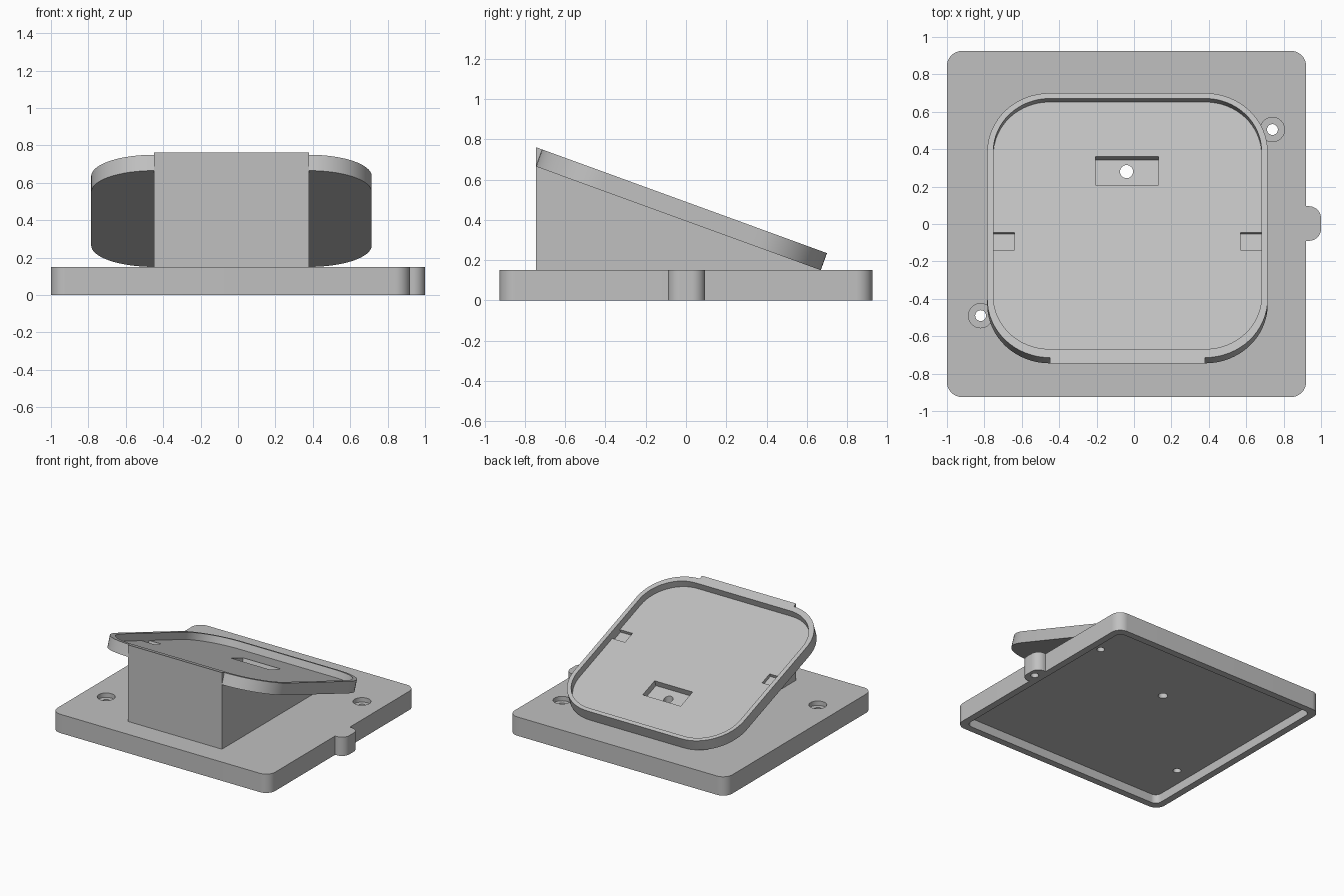
import bpy, math
from mathutils import Matrix, Vector

if "Cube" in bpy.data.objects:
    bpy.data.objects.remove(bpy.data.objects["Cube"])

grey = bpy.data.materials.new("plain grey")
grey.diffuse_color = (0.53, 0.53, 0.53, 1)
grey.use_nodes = True
grey.node_tree.nodes["Principled BSDF"].inputs["Base Color"].default_value = grey.diffuse_color

# Tilted frame of the tray: x, u down the slope, n out of the slope
A = math.radians(20)
C, S = math.cos(A), math.sin(A)
ORIGIN = Vector((0, -0.745, 0.665))
TILT = Matrix(((1, 0, 0, 0), (0, C, S, ORIGIN.y), (0, -S, C, ORIGIN.z), (0, 0, 0, 1)))
FLAT = Matrix.Identity(4)


def prism(name, outline, z0, z1, matrix=FLAT):
    """Extrude a counter-clockwise outline from z0 to z1."""
    n = len(outline)
    verts = [matrix @ Vector((x, y, z)) for z in (z0, z1) for x, y in outline]
    faces = [list(range(n))[::-1], list(range(n, 2 * n))]
    faces += [[i, (i + 1) % n, n + (i + 1) % n, n + i] for i in range(n)]
    me = bpy.data.meshes.new(name)
    me.from_pydata(verts, [], faces)
    me.materials.append(grey)
    ob = bpy.data.objects.new(name, me)
    bpy.context.collection.objects.link(ob)
    return ob


def rounded(x0, x1, y0, y1, r, seg=16):
    """Rounded rectangle outline."""
    pts = []
    corners = ((x1 - r, y1 - r), (x0 + r, y1 - r), (x0 + r, y0 + r), (x1 - r, y0 + r))
    for k, (cx, cy) in enumerate(corners):
        for i in range(seg + 1):
            a = math.pi / 2 * (k + i / seg)
            pts.append((cx + r * math.cos(a), cy + r * math.sin(a)))
    return pts


def rect(x0, x1, y0, y1):
    return [(x0, y0), (x1, y0), (x1, y1), (x0, y1)]


def circle(x, y, r, seg=32):
    return [(x + r * math.cos(2 * math.pi * i / seg), y + r * math.sin(2 * math.pi * i / seg))
            for i in range(seg)]


def combine(ob, other, operation):
    mod = ob.modifiers.new("combine", 'BOOLEAN')
    mod.operation, mod.solver, mod.object = operation, 'EXACT', other
    bpy.context.view_layer.objects.active = ob
    bpy.ops.object.modifier_apply(modifier=mod.name)
    bpy.data.objects.remove(other)


def cut(ob, outline, z0, z1, matrix=FLAT):
    combine(ob, prism("cutter", outline, z0, z1, matrix), 'DIFFERENCE')


# Base plate with side tab, hollow underside and counterbored screw holes
base = prism("base_plate", rounded(-1, 0.92, -0.925, 0.925, 0.08), 0, 0.15)
combine(base, prism("tab", rounded(0.80, 1.0, -0.09, 0.095, 0.065), 0, 0.15), 'UNION')
cut(base, rounded(-0.945, 0.865, -0.87, 0.87, 0.05), -0.1, 0.07)
cut(base, circle(0.945, 0, 0.03), -0.1, 0.07)
for x, y in ((0.74, 0.505), (-0.82, -0.49)):
    cut(base, circle(x, y, 0.065), 0.115, 0.3)
    cut(base, circle(x, y, 0.029), -0.1, 0.3)
cut(base, circle(-0.04, 0.28, 0.035), -0.1, 0.3)

# Tilted tray slab
stand = prism("tilted_tray_stand", rounded(-0.785, 0.715, 0, 1.505, 0.335), 0, 0.09, TILT)

# Wedge support, extruded along x from its side profile
slope = lambda u, n: (-0.745 + u * C + n * S, 0.665 - u * S + n * C)
profile = [(-0.745, 0.12), (0.664, 0.12), slope(1.5, 0), slope(1.5, 0.02),
           slope(0.02, 0.02), slope(0.02, 0.09), slope(-0.09 * S / C, 0.09)]
SIDE = Matrix(((0, 0, 1, 0), (1, 0, 0, 0), (0, 1, 0, 0), (0, 0, 0, 1)))
combine(stand, prism("wedge", profile, -0.45, 0.38, SIDE), 'UNION')

# Tray recess, latch pocket, side notches and centre hole
cut(stand, rounded(-0.752, 0.682, 0.049, 1.474, 0.30), 0.035, 0.3, TILT)
cut(stand, rect(-0.205, 0.13, 1.003, 1.163), -0.013, 0.06, TILT)
for x0, x1 in ((-0.752, -0.64), (0.57, 0.682)):
    cut(stand, rect(x0, x1, 0.631, 0.732), 0.010, 0.06, TILT)
cut(stand, circle(-0.04, 0.28, 0.035), -0.1, 1)

# Smooth the rounded walls, keep edges sharp
for ob in (base, stand):
    bpy.ops.object.select_all(action='DESELECT')
    ob.select_set(True)
    bpy.context.view_layer.objects.active = ob
    bpy.ops.object.shade_smooth_by_angle(angle=math.radians(30))
